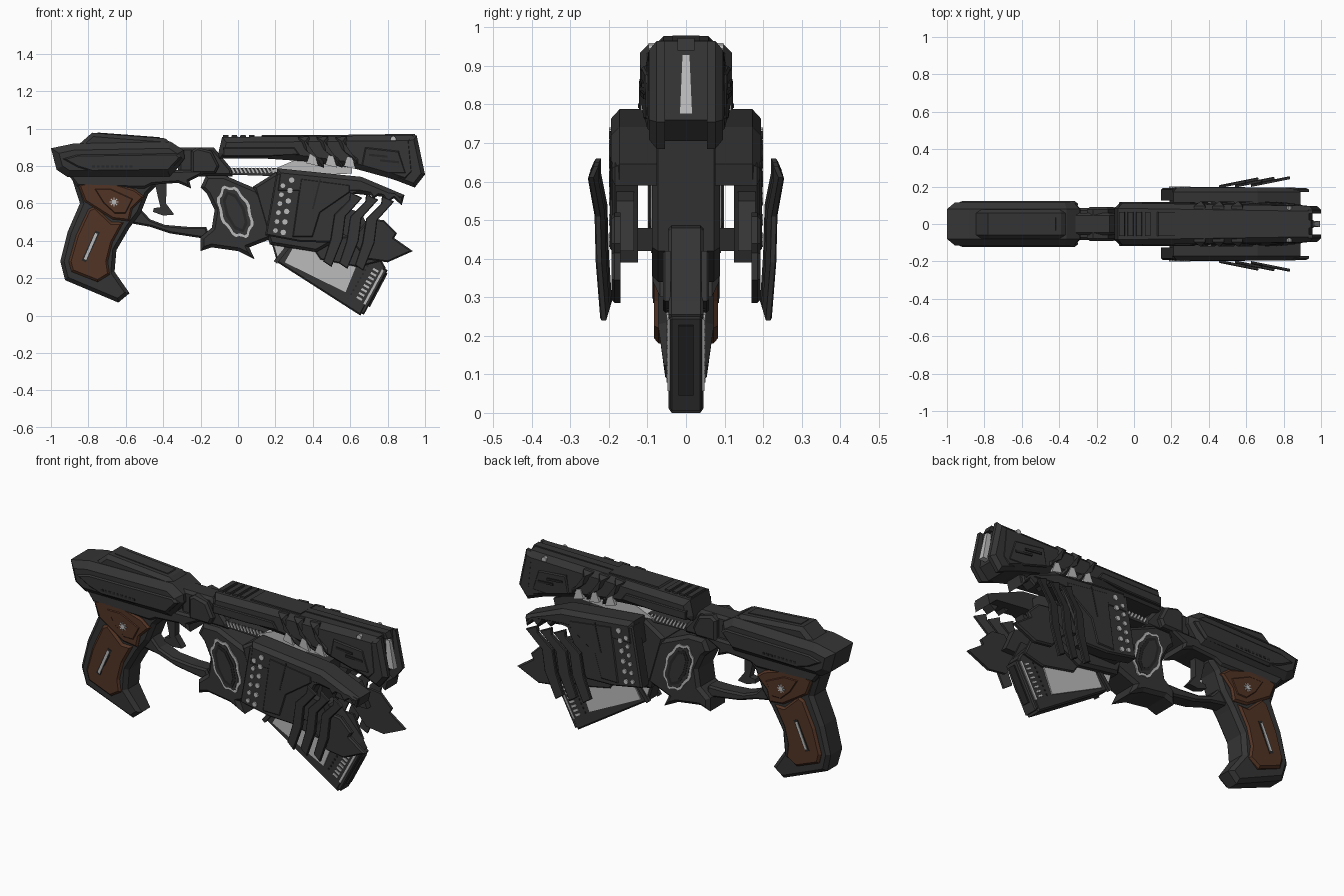
import bpy, bmesh
from math import cos, sin, pi, radians


def material(name, rgb):
    m = bpy.data.materials.new(name)
    m.diffuse_color = (*rgb, 1)
    return m


DARK = material("dark_metal", (0.035, 0.035, 0.036))
BLACK = material("black_metal", (0.02, 0.02, 0.021))
BROWN = material("brown_grip", (0.085, 0.034, 0.018))
LIGHT = material("light_metal", (0.5, 0.5, 0.5))


def prism(name, pts, y0, y1, mat=DARK, bevel=0.0, warp=None):
    """Extrude an x-z profile from y0 to y1, chamfer its caps, mirror it if it is off-centre."""
    centred = y0 == -y1
    bm = bmesh.new()
    pos = lambda x, y, z: warp(x, y, z) if warp else (x, y, z)
    a = [bm.verts.new(pos(x, y0, z)) for x, z in pts]
    b = [bm.verts.new(pos(x, y1, z)) for x, z in pts]
    inner, outer = bm.faces.new(a), bm.faces.new(b)
    for i in range(len(pts)):
        j = (i + 1) % len(pts)
        bm.faces.new((a[i], a[j], b[j], b[i]))
    bmesh.ops.recalc_face_normals(bm, faces=bm.faces)
    if bevel:
        edges = list(outer.edges) + (list(inner.edges) if centred else [])
        bmesh.ops.bevel(bm, geom=edges, offset=bevel, offset_type='OFFSET', segments=1,
                        profile=0.5, affect='EDGES', clamp_overlap=True)
    me = bpy.data.meshes.new(name)
    bm.to_mesh(me)
    bm.free()
    me.materials.append(mat)
    ob = bpy.data.objects.new(name, me)
    bpy.context.collection.objects.link(ob)
    if not centred:
        ob.modifiers.new("both_sides", 'MIRROR').use_axis = (False, True, False)
    return ob


def bar(x0, z0, x1, z1, w):
    """Thin rectangle along a line."""
    dx, dz = x1 - x0, z1 - z0
    k = w / 2 / (dx * dx + dz * dz) ** 0.5
    nx, nz = -dz * k, dx * k
    return [(x0 + nx, z0 + nz), (x1 + nx, z1 + nz), (x1 - nx, z1 - nz), (x0 - nx, z0 - nz)]


def oval(cx, cz, rx, rz, n, tilt=0.0, wave=0.0):
    """Tilted ellipse; wave scallops every other pair of points."""
    pts = []
    for i in range(n):
        t = 2 * pi * i / n
        s = 1 + (wave if i % 4 < 2 else -wave)
        u, v = rx * s * cos(t), rz * s * sin(t)
        pts.append((cx + u * cos(tilt) - v * sin(tilt), cz + u * sin(tilt) + v * cos(tilt)))
    return pts


def shift(pts, dx, dz):
    return [(x + dx, z + dz) for x, z in pts]


# Rear slide with raised top and side band
prism("rear_slide", [(-1, .895), (-.97, .78), (-.91, .74), (-.36, .74), (-.285, .84), (-.29, .885),
                     (-.36, .93), (-.88, .92)], -.115, .115, bevel=.035)
prism("slide_hump", [(-.88, .89), (-.78, .978), (-.62, .965), (-.39, .948), (-.3, .88)],
      -.078, .078, bevel=.02)
prism("slide_top_inlay", [(-.76, .95), (-.75, .979), (-.6, .968), (-.42, .954), (-.4, .93)], -.035, .035)
prism("slide_side_band", [(-.95, .84), (-.86, .865), (-.33, .872), (-.3, .845), (-.37, .77), (-.78, .765),
                          (-.86, .79)], .1, .122, bevel=.012)
for i in range(9):
    prism(f"slide_notch_{i}", bar(-.78 + i * .025, .797, -.765 + i * .025, .797, .012), .11, .124, BLACK)

# Frame, grip and trigger group
prism("frame", [(-.92, .77), (-.86, .69), (-.5, .68), (-.46, .70), (-.32, .71), (-.25, .68), (-.26, .72),
                (-.18, .76), (-.2, .78)], -.085, .085, bevel=.012)


def grip_taper(x, y, z):
    return (x, y * (1 if z > .25 else .6 + 1.6 * z), z)


prism("grip", [(-.89, .74), (-.845, .6), (-.91, .45), (-.95, .29), (-.925, .19), (-.64, .07), (-.58, .12),
               (-.66, .235), (-.65, .35), (-.58, .47), (-.52, .55), (-.48, .65), (-.44, .69), (-.44, .74)],
      -.072, .072, bevel=.02, warp=grip_taper)
prism("upper_grip_panel", [(-.855, .7), (-.79, .718), (-.68, .715), (-.55, .675), (-.5, .635), (-.565, .57),
                           (-.58, .505), (-.67, .515), (-.82, .61)], .06, .085, BROWN, .01)
prism("upper_grip_inlay", [(-.77, .68), (-.68, .68), (-.56, .625), (-.6, .545), (-.66, .545), (-.72, .60)],
      .07, .089, BROWN, .006)
prism("lower_grip_panel", [(-.8, .57), (-.765, .585), (-.675, .5), (-.61, .5), (-.67, .39), (-.695, .29),
                           (-.685, .22), (-.75, .18), (-.89, .235), (-.905, .29), (-.865, .43)],
      .05, .083, BROWN, .012)
prism("grip_slot_frame", bar(-.825, .29, -.75, .45, .026), .07, .085, BLACK)
prism("grip_slot", bar(-.818, .30, -.757, .44, .014), .07, .088, LIGHT)
for i in range(4):
    c, s = .024 * cos(i * pi / 4), .024 * sin(i * pi / 4)
    prism(f"grip_star_{i}", bar(-.663 - c, .607 - s, -.663 + c, .607 + s, .006), .08, .092, LIGHT)
prism("grip_star_centre", oval(-.663, .607, .013, .013, 10), .08, .094, LIGHT)
prism("trigger_guard", [(-.53, .58), (-.47, .515), (-.39, .485), (-.27, .475), (-.17, .475), (-.15, .42),
                        (-.2, .415), (-.365, .44), (-.47, .475), (-.58, .495)], -.045, .045, bevel=.01)
prism("trigger", [(-.45, .73), (-.38, .73), (-.385, .6), (-.34, .54), (-.4, .535), (-.455, .555),
                  (-.45, .575), (-.415, .58), (-.425, .62)], -.02, .02)

# Hinge drum with scalloped ring
prism("hinge_drum", [(-.2, .685), (-.17, .75), (-.07, .75), (.01, .715), (.105, .675), (.17, .58), (.2, .42),
                     (.06, .365), (.09, .3), (0, .345), (-.14, .365), (-.2, .345), (-.2, .42), (-.14, .47),
                     (-.125, .565), (-.165, .65)], -.085, .085, bevel=.018)
TILT = radians(22)
prism("drum_ring", oval(-.015, .555, .082, .145, 32, TILT, .045), .08, .091, LIGHT)
prism("drum_cover", oval(-.015, .555, .067, .13, 32, TILT, .045), .08, .094, DARK)
prism("drum_slot_rim", oval(-.015, .555, .054, .118, 8, TILT), .08, .096, BLACK)
prism("drum_slot", oval(-.015, .555, .038, .1, 8, TILT), .08, .098, DARK)

# Link between rear slide and barrel
prism("link", [(-.32, .9), (-.13, .9), (-.03, .78), (-.03, .745), (-.32, .745)], -.06, .06, bevel=.015)
prism("link_collar", [(-.25, .88), (-.22, .9), (-.14, .88), (-.1, .8), (-.12, .76), (-.25, .76)],
      -.09, .09, bevel=.012)
prism("rail", [(-.08, .755), (-.08, .79), (.22, .79), (.22, .745)], -.05, .05)
for i in range(12):
    x = -.055 + i * .021
    prism(f"rail_thread_{i}", bar(x, .79, x + .015, .763, .009), .045, .054, LIGHT)
prism("inner_barrel", [(.16, .77), (.3, .83), (.38, .85), (.61, .82), (.61, .76), (.4, .75)], -.06, .06, LIGHT)


# Barrel shroud
def nose(x, y, z):
    return (x, y * (1 - max(0, x - .75) * .75), z)


prism("barrel_shroud", [(-.085, .955), (.935, .965), (.955, .76), (.9, .705), (.81, .735), (.61, .79),
                        (.36, .825), (.145, .84), (-.1, .84), (-.105, .87)], -.113, .113, bevel=.04, warp=nose)
prism("nose_cheek", [(.84, .94), (.955, .965), (1, .755), (.945, .685), (.84, .725)], .055, .096, bevel=.02)
prism("shroud_ridge", [(.43, .94), (.43, .965), (.945, .972), (.96, .94)], -.022, .022)
for i in range(4):
    x = -.065 + i * .046
    prism(f"shroud_serration_{i}", [(x - .018, .94), (x - .014, .966), (x + .014, .966), (x + .018, .94)],
          -.065, .065)
prism("shroud_top", [(.11, .94), (.13, .966), (.44, .966), (.44, .94)], -.065, .065)
for i in range(3):
    x = .37 + i * .1
    prism(f"shroud_rib_{i}", [(x - .05, .955), (x + .01, .958), (x + .02, .89), (x + .085, .845),
                              (x + .09, .79), (x + .05, .805), (x + .03, .83), (x - .02, .88)],
          .065, .119, bevel=.025)
    prism(f"shroud_gap_{i}", shift([(-.015, .815), (.005, .865), (.03, .86), (.05, .8)], x + .01, -i * .008),
          .1, .117, LIGHT)
prism("shroud_lower_panel", [(-.08, .9), (.3, .9), (.33, .86), (.14, .85), (-.08, .85)], .1, .118, bevel=.005)
prism("shroud_nose_panel", [(.68, .9), (.86, .88), (.9, .76), (.8, .76), (.66, .8)], .08, .116, warp=nose,
      bevel=.006)
for i in range(2):
    prism(f"shroud_slit_{i}", bar(.7 + i * .06, .86 - i * .03, .8 + i * .06, .85 - i * .03, .012), .1, .12,
          BLACK, warp=nose)
prism("shroud_pin", oval(.83, .945, .015, .015, 10), .05, .097, LIGHT)
prism("muzzle_strip", [(.93, .93), (.963, .93), (.995, .775), (.94, .775)], -.017, .017, LIGHT,
      warp=lambda x, y, z: (x, y * (.6 if z > .85 else 1), z))

# Lower core, struts and side armour
prism("core", [(.08, .69), (.2, .765), (.6, .72), (.56, .42), (.42, .34), (.17, .38)], -.088, .088, bevel=.015)
prism("armour_strut", [(.2, .48), (.48, .48), (.46, .42), (.2, .42)], .07, .14)
prism("armour_roof", [(.21, .788), (.66, .742), (.89, .645), (.875, .59), (.83, .63), (.64, .65), (.19, .65)],
      .075, .195, bevel=.045)
prism("armour_plate", [(.205, .765), (.66, .7), (.885, .64), (.875, .59), (.835, .63), (.8, .605), (.765, .655),
                       (.725, .625), (.69, .675), (.62, .65), (.56, .53), (.5, .39), (.33, .395), (.145, .43)],
      .125, .192, bevel=.008)
prism("armour_front_panel", [(.335, .735), (.6, .7), (.6, .66), (.44, .55), (.4, .42), (.29, .42)],
      .18, .197, bevel=.006)
prism("armour_seam", bar(.40, .57, .44, .73, .008), .19, .199, BLACK)
for i in range(6):
    t = i / 5
    prism(f"rivet_front_{i}", oval(.287 - .045 * t, .725 - .28 * t, .015, .015, 8), .185, .2, LIGHT)
    prism(f"rivet_rear_{i}", oval(.24 - .04 * t, .695 - .24 * t, .013, .013, 8), .185, .2, LIGHT)

# Claw fins, each leaning outwards towards its forward tip
FIN = [(.6, .66), (.665, .63), (.575, .53), (.56, .41), (.5, .26), (.455, .29), (.495, .41), (.515, .54),
       (.595, .62)]
for i in range(3):
    prism(f"claw_fin_{i}", shift(FIN, .085 * i, -.01 * i), .192 + .003 * i, .208 + .003 * i, bevel=.004,
          warp=lambda x, y, z: (x, y + .2 * (x - .455 - .085 * i), z))
prism("tail_fin", [(.7, .52), (.78, .51), (.85, .44), (.835, .415), (.935, .345), (.8, .285), (.69, .30),
                   (.6, .4)], .17, .193, bevel=.008)
prism("tail_fin_mount", [(.5, .6), (.66, .55), (.72, .42), (.64, .42), (.5, .44)], .135, .18)

# Lower hanging box with light panels and vent ladder
prism("lower_box", [(.17, .42), (.21, .285), (.655, 0), (.79, .255), (.77, .29), (.6, .48), (.5, .5)],
      -.045, .045, bevel=.008)
prism("box_rear_panel", [(.185, .4), (.265, .4), (.215, .3)], .04, .05, LIGHT)
prism("box_main_panel", [(.31, .39), (.25, .285), (.575, .125), (.63, .26), (.52, .34)], .04, .052, LIGHT)
prism("box_divider", bar(.2, .285, .3, .41, .022), .04, .058)
prism("box_cover", [(.36, .42), (.44, .3), (.64, .26), (.76, .29), (.7, .42)], .04, .06, bevel=.006)
prism("box_end_lip", bar(.66, .012, .787, .25, .03), -.042, .042, bevel=.006)
prism("box_end_line", bar(.675, .06, .775, .245, .012), .04, .048, LIGHT)
for i in range(8):
    x, z = .635 + i * .0125, .1 + i * .0215
    prism(f"vent_{i}", bar(x, z, x + .028, z - .016, .011), .04, .05, LIGHT)
    prism(f"vent_small_{i}", oval(x - .03, z + .015, .006, .006, 6), .04, .049, BLACK)
prism("box_end_channel", bar(.695, .05, .79, .23, .022), -.02, .02, BLACK)
